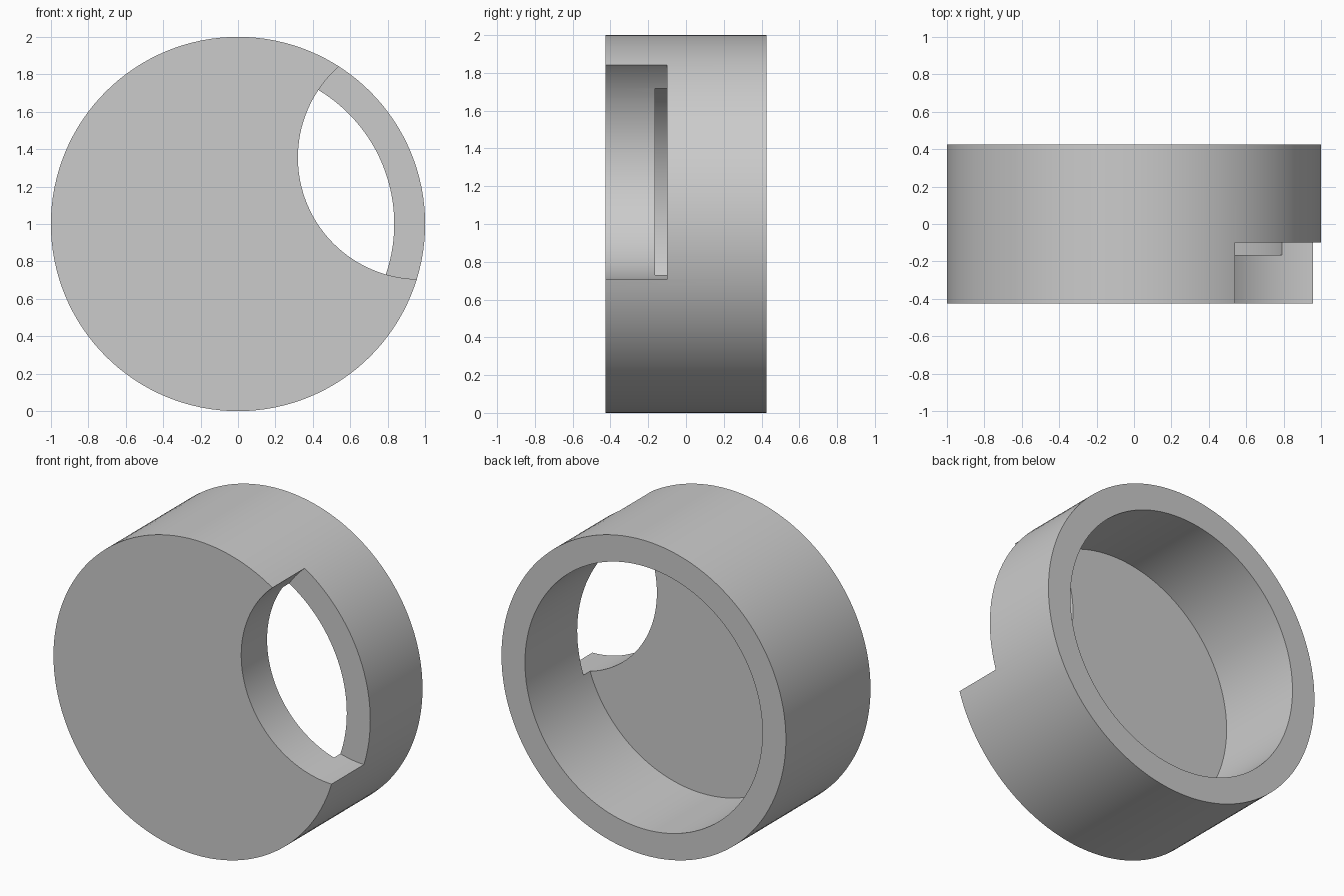
import bpy
import math

default = bpy.data.objects.get("Cube")
if default:
    bpy.data.objects.remove(default, do_unlink=True)

grey = bpy.data.materials.new("plain grey")
grey.use_nodes = True
colour = (0.6, 0.6, 0.6, 1)
grey.diffuse_color = colour
grey.node_tree.nodes["Principled BSDF"].inputs["Base Color"].default_value = colour


def disc(name, radius, x, z, front, back):
    """Cylinder lying along y between two depths."""
    bpy.ops.mesh.primitive_cylinder_add(
        vertices=128, radius=radius, depth=back - front,
        location=(x, (front + back) / 2, z), rotation=(math.pi / 2, 0, 0))
    obj = bpy.context.object
    obj.name = name
    obj.data.materials.append(grey)
    return obj


# Round cap with a closed front
cap = disc("cap_body", 1, 0, 1, -0.425, 0.425)

# Hollow open at the back, and a round notch in the front edge
cutters = [disc("hollow_cutter", 0.835, 0, 1, -0.165, 0.6),
           disc("notch_cutter", 0.65, 0.97, 1.355, -0.6, -0.1)]
for cutter in cutters:
    mod = cap.modifiers.new(cutter.name, "BOOLEAN")
    mod.operation = "DIFFERENCE"
    mod.solver = "EXACT"
    mod.object = cutter

# Apply the cuts, then drop the cutters
bpy.ops.object.select_all(action="DESELECT")
cap.select_set(True)
bpy.context.view_layer.objects.active = cap
for mod in list(cap.modifiers):
    bpy.ops.object.modifier_apply(modifier=mod.name)
for cutter in cutters:
    bpy.data.objects.remove(cutter, do_unlink=True)

bpy.ops.object.shade_smooth_by_angle(angle=math.radians(30))
